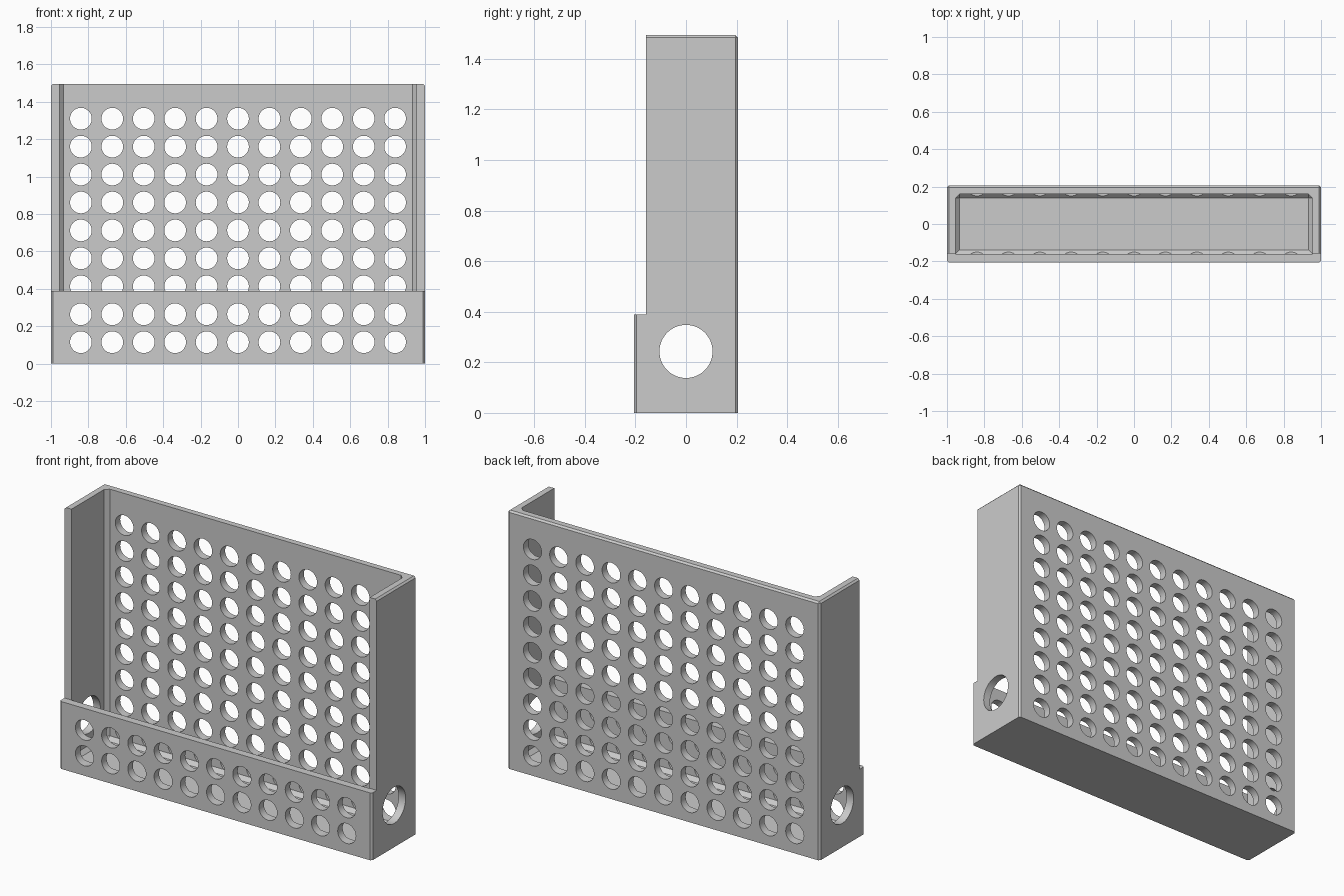
import bpy
import bmesh
from math import radians
from mathutils import Matrix, Vector

if "Cube" in bpy.data.objects:
    bpy.data.objects.remove(bpy.data.objects["Cube"], do_unlink=True)

HEIGHT, HALF_DEPTH = 1.495, 0.205
WALL = 0.045
LIP_TOP = 0.39
INNER_X, INNER_Y = 1 - WALL, HALF_DEPTH - WALL

grey = bpy.data.materials.new("plain grey")
grey.use_nodes = True
colour = (0.6, 0.6, 0.6, 1)
grey.diffuse_color = colour
grey.node_tree.nodes["Principled BSDF"].inputs["Base Color"].default_value = colour


def add_box(bm, low, high):
    low, high = Vector(low), Vector(high)
    matrix = Matrix.Translation((low + high) / 2) @ Matrix.Diagonal((*(high - low), 1))
    bmesh.ops.create_cube(bm, size=1, matrix=matrix)


def add_cylinder(bm, centre, radius, length, axis, sides):
    turn = Matrix.Rotation(radians(90), 4, "X" if axis == "Y" else "Y")
    bmesh.ops.create_cone(bm, cap_ends=True, segments=sides, radius1=radius,
                          radius2=radius, depth=length,
                          matrix=Matrix.Translation(centre) @ turn)


def chamfer(bm, width, rule):
    """Chamfer edges chosen from their midpoint and direction."""
    edges = [e for e in bm.edges
             if rule((e.verts[0].co + e.verts[1].co) / 2,
                     abs(e.verts[0].co.z - e.verts[1].co.z) > 0.1)]
    bmesh.ops.bevel(bm, geom=edges, offset=width, segments=1,
                    affect="EDGES", clamp_overlap=True)


def finish(bm, name):
    mesh = bpy.data.meshes.new(name)
    bmesh.ops.recalc_face_normals(bm, faces=bm.faces)
    bm.to_mesh(mesh)
    bm.free()
    mesh.materials.append(grey)
    obj = bpy.data.objects.new(name, mesh)
    bpy.context.collection.objects.link(obj)
    return obj


def cut(target, cutter):
    cutter.hide_render = True
    mod = target.modifiers.new("cut", "BOOLEAN")
    mod.operation, mod.solver, mod.object = "DIFFERENCE", "EXACT", cutter
    bpy.context.view_layer.objects.active = target
    bpy.ops.object.modifier_apply(modifier=mod.name)
    bpy.data.objects.remove(cutter, do_unlink=True)


# Outer block with chamfered uprights and top rim
bm = bmesh.new()
add_box(bm, (-1, -HALF_DEPTH, 0), (1, HALF_DEPTH, HEIGHT))
chamfer(bm, 0.01, lambda mid, upright: upright or mid.z > 1)
bin_body = finish(bm, "perforated_bin")

# Hollow interior, chamfered at the floor and the back corners
bm = bmesh.new()
add_box(bm, (-INNER_X, -INNER_Y, WALL), (INNER_X, INNER_Y, HEIGHT + 0.2))
chamfer(bm, 0.022, lambda mid, upright: (upright and mid.y > 0) or mid.z < 0.1)
cut(bin_body, finish(bm, "interior_cutter"))

# Open front above the lip
bm = bmesh.new()
add_box(bm, (-1.2, -0.5, LIP_TOP), (1.2, -INNER_Y + 0.001, HEIGHT + 0.3))
cut(bin_body, finish(bm, "front_opening_cutter"))

# Grid of holes: the lowest two rows also pass through the front lip
bm = bmesh.new()
for row in range(9):
    for column in range(-5, 6):
        y, length = (0, 0.6) if row < 2 else (0.2, 0.3)
        add_cylinder(bm, (column * 0.168, y, 0.115 + row * 0.1494),
                     0.058, length, "Y", 40)
cut(bin_body, finish(bm, "hole_grid_cutter"))

# Large hole in each side wall
bm = bmesh.new()
for side in (-1, 1):
    add_cylinder(bm, (side, 0, 0.243), 0.105, 0.3, "X", 64)
cut(bin_body, finish(bm, "side_hole_cutter"))

# Smooth hole walls, sharp edges elsewhere
bpy.ops.object.select_all(action="DESELECT")
bin_body.select_set(True)
bpy.context.view_layer.objects.active = bin_body
bpy.ops.object.shade_smooth_by_angle(angle=radians(30))
